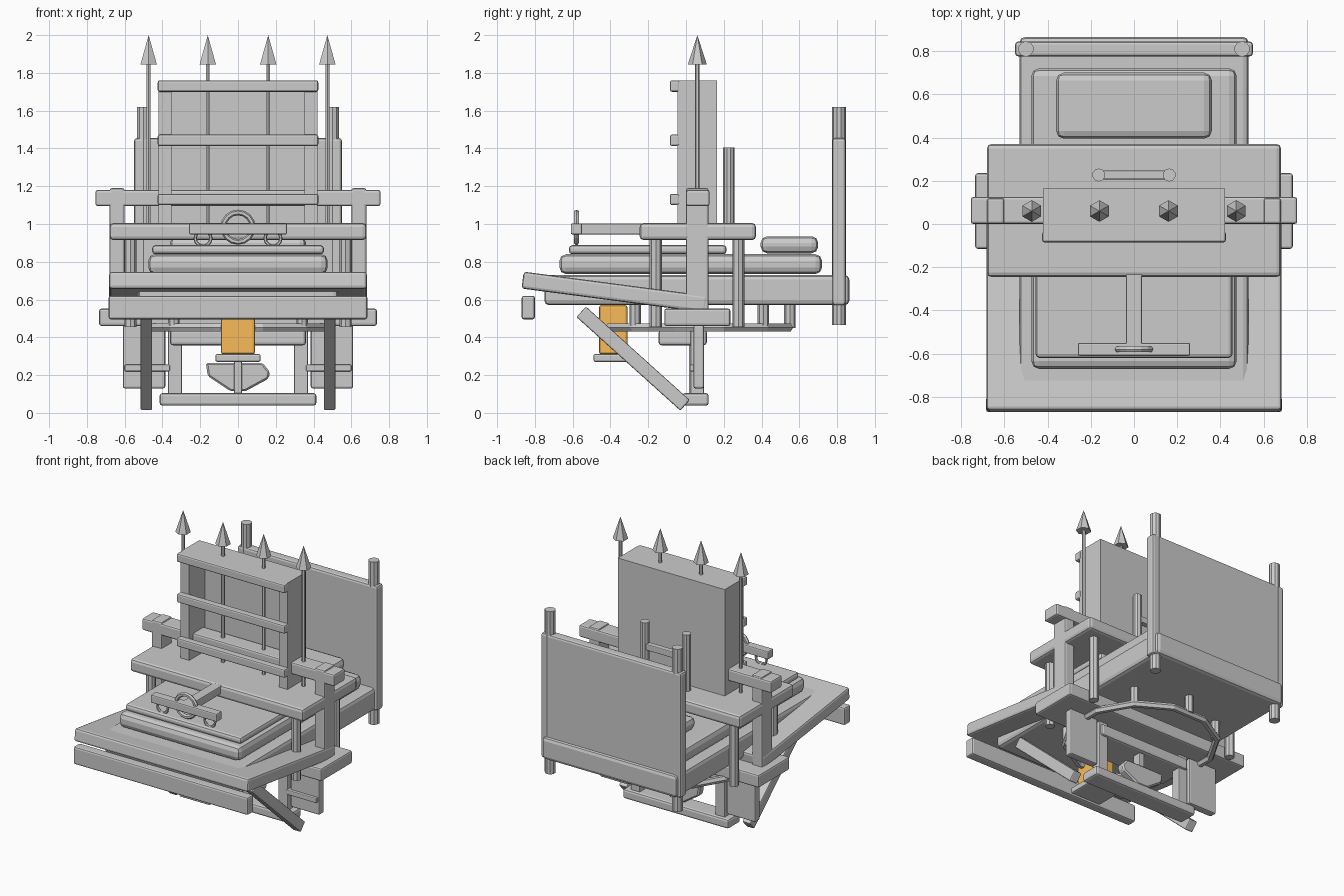
import bpy, bmesh, math
from mathutils import Vector

if "Cube" in bpy.data.objects:
    bpy.data.objects.remove(bpy.data.objects["Cube"])


def finish(ob, name, bevel=0.0, seg=2):
    ob.name = name
    if bevel:
        m = ob.modifiers.new("bevel", 'BEVEL')
        m.width, m.segments, m.limit_method = bevel, seg, 'ANGLE'
    return ob


def box(name, x, y, z, bevel=0.012, seg=2):
    """Box from (min, max) ranges on each axis."""
    bpy.ops.mesh.primitive_cube_add(size=1)
    ob = bpy.context.object
    for v in ob.data.vertices:
        for i, (lo, hi) in enumerate((x, y, z)):
            v.co[i] = lo if v.co[i] < 0 else hi
    return finish(ob, name, bevel, seg)


def pair(name, x, y, z, bevel=0.012):
    """The same box on both sides of x = 0."""
    box(name + "_right", x, y, z, bevel)
    box(name + "_left", (-x[1], -x[0]), y, z, bevel)


def beam(name, a, b, wx, thick, bevel=0.01):
    """Sloping board in the y-z plane between two points."""
    a, b = Vector(a), Vector(b)
    d = b - a
    ob = box(name, (-wx / 2, wx / 2), (-d.length / 2, d.length / 2),
             (-thick / 2, thick / 2), bevel)
    ob.location = (a + b) / 2
    ob.rotation_euler.x = math.atan2(d.z, d.y)
    return ob


def rod(name, x, y, z0, z1, r, sides=8, r2=None, bevel=0.0):
    bpy.ops.mesh.primitive_cone_add(vertices=sides, radius1=r, radius2=r if r2 is None else r2,
                                    depth=z1 - z0, location=(x, y, (z0 + z1) / 2))
    return finish(bpy.context.object, name, bevel, 1)


def ring(name, loc, R, r, major, minor, rot=(0, 0, 0)):
    bpy.ops.mesh.primitive_torus_add(major_radius=R, minor_radius=r, major_segments=major,
                                     minor_segments=minor, location=loc, rotation=rot)
    return finish(bpy.context.object, name)


# Deck with stacked cushions and pillow
box("deck", (-0.53, 0.53), (-0.75, 0.865), (0.57, 0.73), 0.025)
box("mattress", (-0.475, 0.475), (-0.67, 0.72), (0.735, 0.84), 0.035)
box("blanket", (-0.455, 0.455), (-0.62, 0.215), (0.84, 0.888), 0.018)
box("pillow", (-0.36, 0.36), (0.395, 0.70), (0.845, 0.935), 0.035)

# Tall rear panel and its round posts
box("rear_panel", (-0.55, 0.55), (0.775, 0.845), (0.57, 1.455), 0.015)
for s in (-1, 1):
    rod("rear_post", s * 0.5, 0.81, 0.465, 1.62, 0.036, 10)

# Sloping front board and bumper
beam("front_board", (0, -0.865, 0.703), (0, 0.11, 0.575), 1.365, 0.09, 0.015)
box("front_bumper", (-0.685, 0.685), (-0.87, -0.80), (0.495, 0.62))

# Table slab with legs
box("table", (-0.68, 0.68), (-0.245, 0.37), (0.915, 1.005), 0.02)
for s in (-1, 1):
    for y in (-0.16, 0.277):
        rod("table_leg", s * 0.57, y, 0.455, 0.93, 0.032)

# Side posts, cross beam and foot plank
pair("side_post", (0.60, 0.68), (0.0, 0.12), (0.50, 1.19))
box("cross_beam", (-0.755, 0.755), (0.0, 0.125), (1.095, 1.18))
box("foot_plank", (-0.735, 0.735), (-0.115, 0.235), (0.46, 0.552))

# Open-fronted rack with three bars
box("rack_back", (-0.42, 0.42), (0.13, 0.165), (1.0, 1.76), 0)
pair("rack_side", (0.352, 0.42), (-0.045, 0.165), (1.0, 1.76), 0)
box("rack_top", (-0.42, 0.42), (-0.045, 0.165), (1.70, 1.76), 0)
for z in (1.70, 1.413, 1.10):
    box("rack_bar", (-0.425, 0.425), (-0.085, -0.035), (z, z + 0.06), 0.01)

# Spears
for x in (-0.473, -0.16, 0.16, 0.473):
    rod("spear_shaft", x, 0.06, 1.0, 1.87, 0.012, 6)
    rod("spear_head", x, 0.06, 1.845, 2.0, 0.05, 6, 0.0)

# Small rail behind the rack
for s in (-1, 1):
    rod("rail_post", s * 0.163, 0.227, 1.0, 1.405, 0.03, 10)
box("rail_bar", (-0.163, 0.163), (0.207, 0.247), (1.21, 1.255), 0.006)

# Steering arm, crossbar, wheel and hooks
box("steering_arm", (-0.036, 0.036), (-0.57, -0.23), (0.945, 1.003), 0.006)
box("steering_bar", (-0.26, 0.26), (-0.61, -0.55), (0.945, 1.003), 0.008)
ring("steering_wheel", (0, -0.58, 0.983), 0.078, 0.015, 16, 6, (math.pi / 2, 0, 0))
for s in (-1, 1):
    ring("handle_hook", (s * 0.185, -0.58, 0.925), 0.042, 0.009, 12, 6, (math.pi / 2, 0, 0))

# Turning ring under the deck, hung on short pegs
ring("turning_ring", (0, 0.07, 0.452), 0.49, 0.024, 12, 6, (0, 0, math.pi / 12))
for i in range(8):
    a = math.radians(45 * i)
    rod("ring_peg", 0.48 * math.cos(a), 0.07 + 0.48 * math.sin(a), 0.45, 0.58, 0.03)

# Underframe
box("under_beam", (-0.36, 0.36), (-0.145, 0.11), (0.358, 0.44), 0.015)
pair("under_upright", (0.297, 0.37), (0.025, 0.095), (0.08, 0.46), 0.006)
box("bottom_beam", (-0.415, 0.415), (-0.02, 0.12), (0.038, 0.105), 0.015)
pair("side_plate", (0.385, 0.61), (0.04, 0.095), (0.13, 0.465), 0.01)
pair("plate_bar", (0.36, 0.60), (0.02, 0.06), (0.22, 0.255), 0.006)

# Diagonal braces
for s in (-1, 1):
    b = beam("brace", (0, -0.555, 0.535), (0, -0.005, 0.04), 0.062, 0.075, 0.008)
    b.location.x = s * 0.485

# Hanging leaf-shaped weight with stem
profile = [(-0.17, 0.265), (-0.16, 0.195), (-0.04, 0.115), (0.04, 0.115),
           (0.16, 0.18), (0.17, 0.215), (0.13, 0.265)]
bm = bmesh.new()
face = bm.faces.new([bm.verts.new((x, 0.03, z)) for x, z in profile])
ext = bmesh.ops.extrude_face_region(bm, geom=[face])
bmesh.ops.translate(bm, vec=(0, 0.06, 0),
                    verts=[g for g in ext["geom"] if isinstance(g, bmesh.types.BMVert)])
bmesh.ops.recalc_face_normals(bm, faces=bm.faces)
me = bpy.data.meshes.new("weight")
bm.to_mesh(me)
bm.free()
weight = bpy.data.objects.new("weight", me)
bpy.context.collection.objects.link(weight)
finish(weight, "hanging_weight", 0.01, 1)
box("weight_stem", (-0.02, 0.02), (0.015, 0.08), (0.09, 0.37), 0.005)

# Orange lantern on its tray
lantern = box("lantern", (-0.09, 0.09), (-0.46, -0.31), (0.31, 0.57), 0.012)
mat = bpy.data.materials.new("orange")
mat.diffuse_color = (0.95, 0.5, 0.1, 1)
mat.use_nodes = True
mat.node_tree.nodes["Principled BSDF"].inputs["Base Color"].default_value = mat.diffuse_color
lantern.data.materials.append(mat)
box("lantern_tray", (-0.12, 0.12), (-0.49, -0.28), (0.27, 0.312), 0.01)
